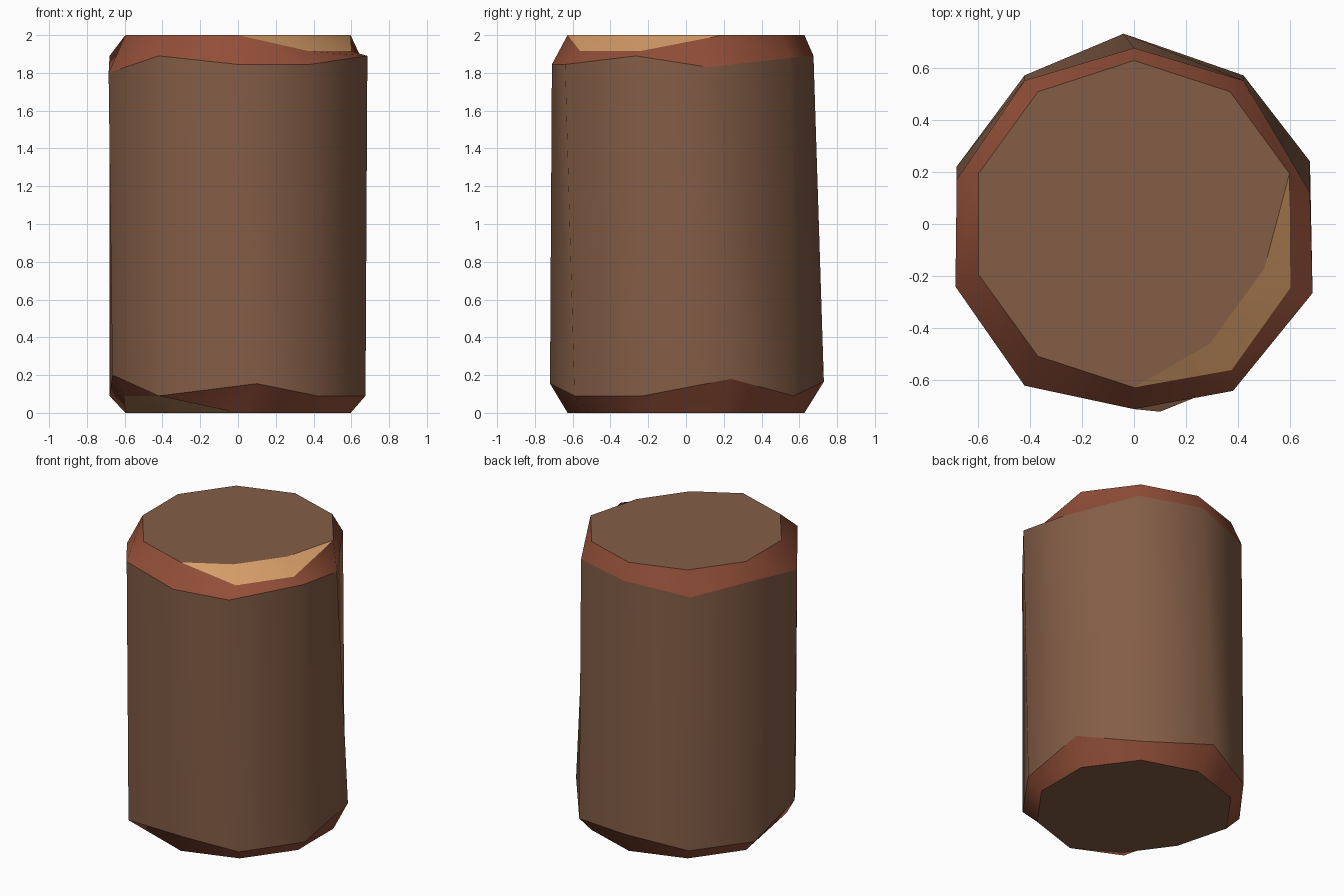
import bpy, bmesh, math

if "Cube" in bpy.data.objects:
    bpy.data.objects.remove(bpy.data.objects["Cube"])

N = 10
R = 0.627


def material(name, rgb):
    m = bpy.data.materials.new(name)
    m.diffuse_color = (*rgb, 1)
    m.use_nodes = True
    m.node_tree.nodes["Principled BSDF"].inputs["Base Color"].default_value = m.diffuse_color
    return m


BARK, TRIM, WOOD = 0, 1, 2
mats = [material("brown bark", (0.23, 0.11, 0.062)),
        material("red brown trim", (0.29, 0.078, 0.04)),
        material("pale cut wood", (0.68, 0.34, 0.14))]

# Uneven bark borders, clockwise from the back
LOWER = [(-0.04, 0.73, 0.165), (0.42, 0.57, 0.09), (0.675, 0.24, 0.18),
         (0.675, -0.23, 0.09), (0.42, -0.59, 0.09), (0.10, -0.72, 0.155),
         (-0.42, -0.60, 0.09), (-0.665, -0.24, 0.20), (-0.68, 0.22, 0.09),
         (-0.42, 0.57, 0.09)]
UPPER = [(0, 0.675, 1.89), (0.42, 0.55, 1.88), (0.675, 0.12, 1.83),
         (0.685, -0.265, 1.89), (0.38, -0.64, 1.845), (0, -0.71, 1.845),
         (-0.42, -0.62, 1.89), (-0.685, -0.24, 1.80), (-0.68, 0.17, 1.89),
         (-0.42, 0.55, 1.84)]

bm = bmesh.new()


def face(verts, mat):
    f = bm.faces.new(verts)
    f.material_index = mat
    f.smooth = True


def band(a, b, mat):
    for i in range(N):
        j = (i + 1) % N
        face((a[i], a[j], b[j], b[i]), mat)


def chipped_end(z, chip_z, side):
    """Flat ten-sided end with a chip broken off its front corner."""
    rim = []
    for k in range(N):
        t = 2 * math.pi * k / N
        rim.append(bm.verts.new((side * R * math.sin(t), R * math.cos(t), z)))
    rim[3].co = (side * 0.60, -0.245, chip_z)
    rim[4].co = (side * 0.375, -0.56, chip_z)
    p = bm.verts.new((side * 0.50, -0.17, z))
    q = bm.verts.new((side * 0.29, -0.46, z))
    face(rim[:3] + [p, q] + rim[5:], BARK)
    face((rim[2], rim[3], p), WOOD)
    face((rim[3], rim[4], q, p), WOOD)
    face((rim[4], rim[5], q), WOOD)
    # return the rim in the same clockwise order for both ends
    return rim if side > 0 else [rim[-k % N] for k in range(N)]


# Ends, bevelled trims and bark wall
top = chipped_end(2.0, 1.915, 1)
bottom = chipped_end(0.0, 0.09, -1)
low = [bm.verts.new(c) for c in LOWER]
high = [bm.verts.new(c) for c in UPPER]
band(bottom, low, TRIM)
band(low, high, BARK)
band(high, top, TRIM)

bmesh.ops.recalc_face_normals(bm, faces=bm.faces)
# Keep colour borders crisp, the rest smooth
for e in bm.edges:
    e.smooth = len({f.material_index for f in e.link_faces}) == 1

mesh = bpy.data.meshes.new("log")
bm.to_mesh(mesh)
bm.free()
for m in mats:
    mesh.materials.append(m)
log = bpy.data.objects.new("log", mesh)
bpy.context.collection.objects.link(log)
